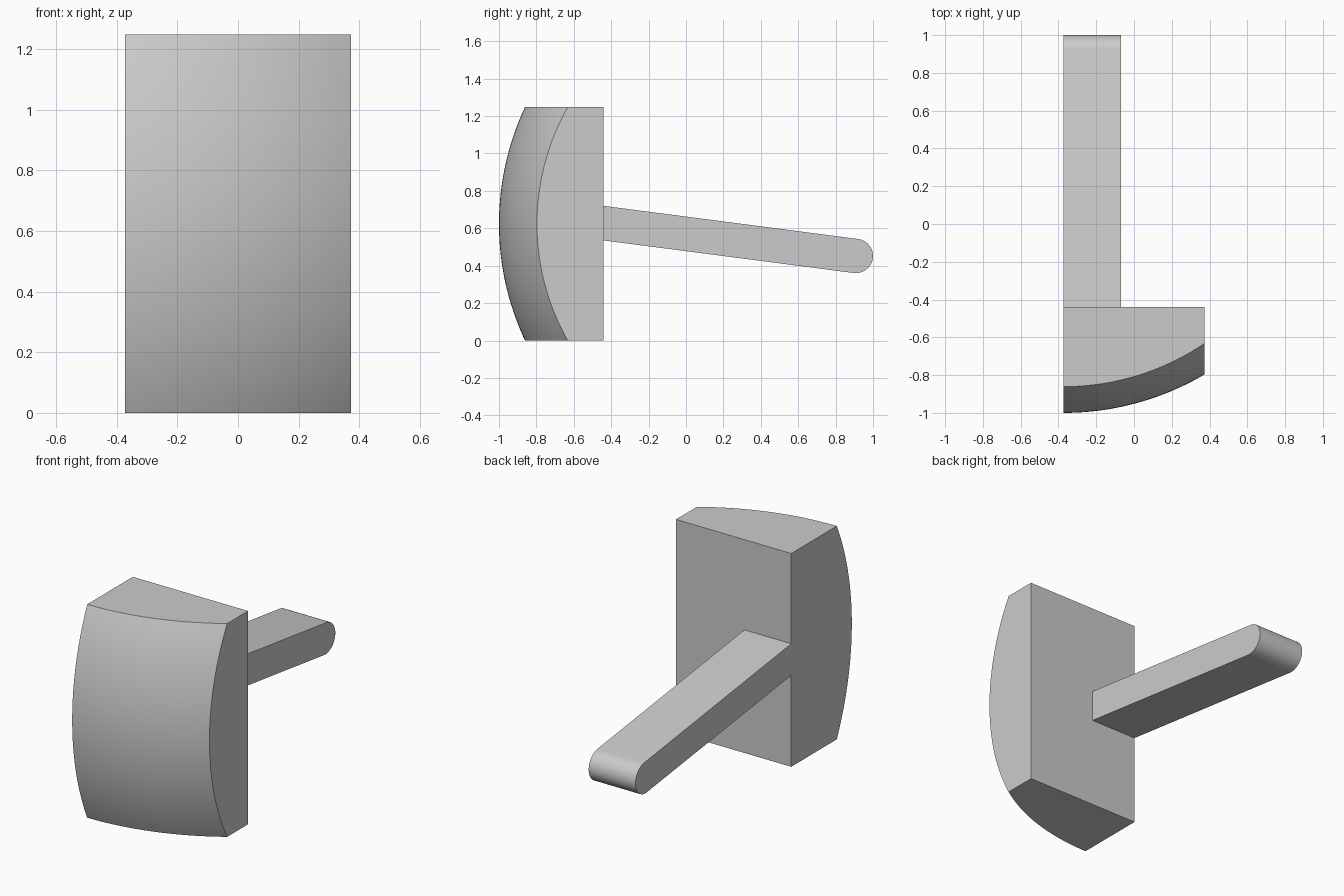
import bpy, bmesh
from math import sqrt, sin, cos, pi, atan, radians
from mathutils import Vector

cube = bpy.data.objects.get("Cube")
if cube:
    bpy.data.objects.remove(cube, do_unlink=True)

HALF_W, HEIGHT, BACK = 0.373, 1.248, -0.44
RADIUS = 1.47                                  # radius of the domed front
CENTRE = Vector((-HALF_W, RADIUS - 1, HEIGHT / 2))

grey = bpy.data.materials.new("light_grey")
grey.use_nodes = True
grey.diffuse_color = (0.6, 0.6, 0.6, 1)
grey.node_tree.nodes["Principled BSDF"].inputs["Base Color"].default_value = grey.diffuse_color


def finish(bm, name):
    bmesh.ops.recalc_face_normals(bm, faces=bm.faces)
    mesh = bpy.data.meshes.new(name)
    bm.to_mesh(mesh)
    bm.free()
    mesh.materials.append(grey)
    obj = bpy.data.objects.new(name, mesh)
    bpy.context.collection.objects.link(obj)
    bpy.ops.object.select_all(action='DESELECT')
    obj.select_set(True)
    bpy.context.view_layer.objects.active = obj
    bpy.ops.object.shade_smooth_by_angle(angle=radians(30))
    return obj


# Head: a grid bent onto a sphere, with its border pulled back to a flat rear
bm = bmesh.new()
bmesh.ops.create_grid(bm, x_segments=24, y_segments=40, size=1)
for v in bm.verts:
    x, z = v.co.x * HALF_W, (v.co.y + 1) * HEIGHT / 2
    dx, dz = x - CENTRE.x, z - CENTRE.z
    v.co = (x, CENTRE.y - sqrt(RADIUS**2 - dx**2 - dz**2), z)
border = [e for e in bm.edges if e.is_boundary]
walls = bmesh.ops.extrude_edge_only(bm, edges=border)["geom"]
for v in walls:
    if isinstance(v, bmesh.types.BMVert):
        v.co.y = BACK
rim = [e for e in walls if isinstance(e, bmesh.types.BMEdge) and e.is_boundary]
bmesh.ops.contextual_create(bm, geom=rim)
finish(bm, "head")

# Handle: sloping bar with a rounded tip, flush with one side of the head
R, TIP_Y, TIP_Z, ROOT_Z = 0.0917, 0.908, 0.452, 0.6275
slope = (TIP_Z - ROOT_Z) / (TIP_Y - BACK)
angle = atan(slope)
rise = R / cos(angle)
profile = [(BACK, ROOT_Z + rise), (BACK, ROOT_Z - rise)]
for i in range(25):
    a = angle - pi / 2 + pi * i / 24
    profile.append((TIP_Y + R * cos(a), TIP_Z + R * sin(a)))
bm = bmesh.new()
side = bm.faces.new([bm.verts.new((-HALF_W, y, z)) for y, z in profile])
extruded = bmesh.ops.extrude_face_region(bm, geom=[side], use_keep_orig=True)["geom"]
bmesh.ops.translate(bm, vec=(0.303, 0, 0),
                    verts=[v for v in extruded if isinstance(v, bmesh.types.BMVert)])
finish(bm, "handle")
